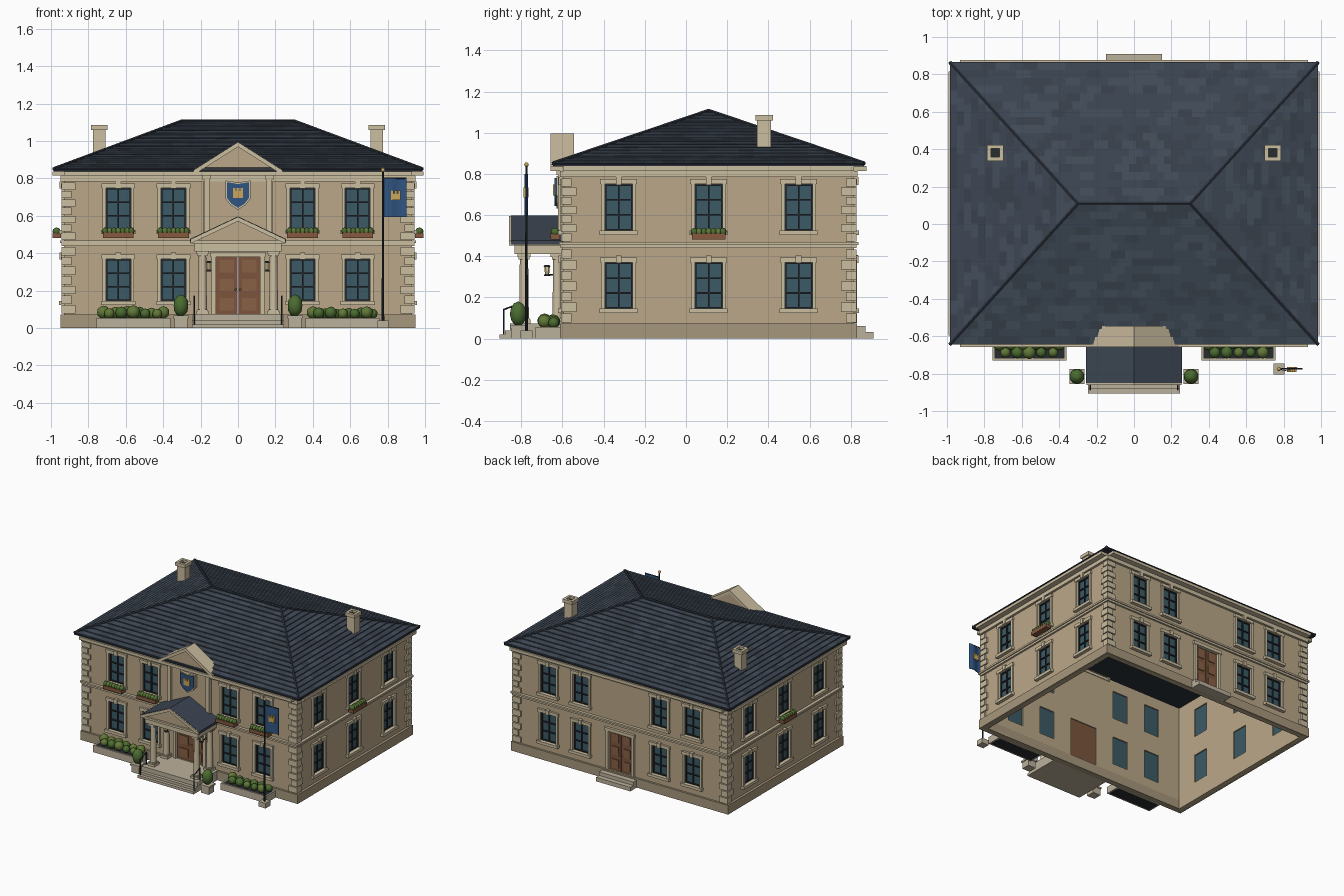
import bpy, bmesh, math, random
from mathutils import Vector, Matrix

if "Cube" in bpy.data.objects:
    bpy.data.objects.remove(bpy.data.objects["Cube"])

random.seed(4)
COL = dict(wall=(.49, .39, .25), trim=(.60, .51, .35), plinth=(.38, .31, .20), stone=(.5, .44, .33),
           roof1=(.045, .06, .085), roof2=(.055, .073, .10), roof3=(.04, .052, .07), cap=(.025, .032, .045),
           glass=(.045, .10, .13), dark=(.02, .025, .03), door=(.20, .09, .045), panel=(.25, .12, .06),
           blue=(.03, .09, .22), gold=(.6, .38, .1), green=(.07, .15, .03), leaf=(.12, .19, .04),
           clay=(.24, .10, .05), lamp=(.8, .65, .35))
MATS = {}
for k, c in COL.items():
    MATS[k] = bpy.data.materials.new(k)
    MATS[k].diffuse_color = (*c, 1)
PARTS = {}
I = Matrix.Identity(4)


def part(name, mat):
    return PARTS.setdefault(name, (bmesh.new(), mat))[0]


def box(name, mat, x0, x1, y0, y1, z0, z1, M=I):
    m = M @ Matrix.Translation(((x0 + x1) / 2, (y0 + y1) / 2, (z0 + z1) / 2)) @ Matrix.Diagonal((x1 - x0, y1 - y0, z1 - z0, 1))
    bmesh.ops.create_cube(part(name, mat), size=1, matrix=m)


def ring(name, mat, x0, x1, y0, y1, z0, z1, t):
    for b in ((x0, x1, y0, y0 + t), (x0, x1, y1 - t, y1), (x0, x0 + t, y0 + t, y1 - t), (x1 - t, x1, y0 + t, y1 - t)):
        box(name, mat, *b, z0, z1)


def prism(name, mat, pts, y0, y1, M=I):
    bm = part(name, mat)
    a, b = [[bm.verts.new(M @ Vector((x, y, z))) for x, z in pts] for y in (y0, y1)]
    bm.faces.new(a)
    bm.faces.new(b[::-1])
    for i in range(len(pts)):
        j = (i + 1) % len(pts)
        bm.faces.new((a[i], b[i], b[j], a[j]))


def chevron(name, mat, hw, z0, z1, th, y0, y1):
    prism(name, mat, [(-hw, z0), (0, z1), (hw, z0), (hw, z0 - th), (0, z1 - th), (-hw, z0 - th)], y0, y1)


def beam(name, mat, p, q, r, r2=None, n=8):
    p, q = Vector(p), Vector(q)
    m = Matrix.Translation((p + q) / 2) @ (q - p).to_track_quat('Z', 'Y').to_matrix().to_4x4()
    bmesh.ops.create_cone(part(name, mat), cap_ends=True, segments=n, radius1=r, radius2=r if r2 is None else r2,
                          depth=(q - p).length, matrix=m)


def ball(name, mat, c, r, M=I):
    bmesh.ops.create_icosphere(part(name, mat), subdivisions=2, radius=1,
                               matrix=M @ Matrix.Translation(c) @ Matrix.Diagonal((*r, 1)))


def castle(name, x, z, s, y0, y1):
    box(name, 'gold', x - s, x + s, y0, y1, z - s, z + s * .4)
    for k in (-1, 0, 1):
        box(name, 'gold', x + (k * .75 - .25) * s, x + (k * .75 + .25) * s, y0, y1, z + s * .4, z + s)


# Wall panel with openings, in a local frame whose outside is -y
def wall(name, hw, holes, M):
    us = sorted({-hw, hw, *[h[0] for h in holes], *[h[1] for h in holes]})
    zs = sorted({.0, .84, *[h[2] for h in holes], *[h[3] for h in holes]})
    bm = part(name, 'wall')
    for a, b in zip(us, us[1:]):
        for c, d in zip(zs, zs[1:]):
            u, z = (a + b) / 2, (c + d) / 2
            if not any(h[0] < u < h[1] and h[2] < z < h[3] for h in holes):
                bm.faces.new([bm.verts.new(M @ Vector(p)) for p in ((a, 0, c), (b, 0, c), (b, 0, d), (a, 0, d))])
    bmesh.ops.remove_doubles(bm, verts=bm.verts, dist=1e-4)
    r = bmesh.ops.extrude_face_region(bm, geom=bm.faces[:])
    inward = M.to_3x3() @ Vector((0, .03, 0))
    bmesh.ops.translate(bm, vec=inward, verts=[g for g in r['geom'] if isinstance(g, bmesh.types.BMVert)])


def window(u, z0, z1, M):
    w = .067
    box('window_glass', 'glass', u - w, u + w, .012, .02, z0, z1, M)
    for s in (-1, 1):
        a, b = sorted((u + s * w, u + s * (w - .008)))
        box('window_bars', 'dark', a, b, .002, .012, z0, z1, M)
        a, b = sorted((u + s * w, u + s * (w + .018)))
        box('window_surrounds', 'trim', a, b, -.014, .005, z0, z1, M)
    box('window_bars', 'dark', u - .004, u + .004, .003, .012, z0, z1, M)
    for k in range(4):
        z = z0 + .004 + (z1 - z0 - .008) * k / 3
        box('window_bars', 'dark', u - w, u + w, .003, .012, z - .004, z + .004, M)
    box('window_surrounds', 'trim', u - .09, u + .09, -.016, .005, z1, z1 + .024, M)
    box('window_surrounds', 'trim', u - .014, u + .014, -.024, 0, z1 - .003, z1 + .034, M)
    box('window_sills', 'trim', u - .092, u + .092, -.026, .01, z0 - .022, z0, M)


def window_box(u, M):
    box('window_boxes', 'clay', u - .082, u + .082, -.062, -.016, .482, .51, M)
    for k in range(7):
        n, m = (('box_plants', 'green'), ('box_plants_light', 'leaf'))[k % 2]
        ball(n, m, (u - .07 + k * .0233, -.04, .518), (.017, .022, .02), M)


def door(hw, z0, z1, M):
    for s in (-1, 1):
        for nm, mt, a, b, y0, y1, c, d in (
                [('doors', 'door', .002, hw, .008, .022, z0, z1), ('door_surrounds', 'trim', hw, hw + .024, -.016, .005, z0, z1)]
                + [('door_panels', 'panel', .022, hw - .02, .002, .01, z0 + .02 + k * (z1 - z0) / 3, z0 + (k + 1) * (z1 - z0) / 3 - .015) for k in range(3)]):
            box(nm, mt, *sorted((s * a, s * b)), y0, y1, c, d, M)
        ball('door_knobs', 'gold', (s * .012, 0, (z0 + z1) / 2 - .02), (.006,) * 3, M)
    box('door_surrounds', 'trim', -hw - .03, hw + .03, -.02, .005, z1, z1 + .026, M)


# Four walls with windows, string course and cornice
X, CY, HD = .93, .11, .705
FRAMES = [('front_wall', X, 0, (0, CY - HD, 0), (-.64, -.345, .345, .64), .118),
          ('right_wall', HD, 90, (X, CY, 0), (-.437, 0, .437), 0),
          ('back_wall', X, 180, (0, CY + HD, 0), (-.63, -.345, .345, .63), .1),
          ('left_wall', HD, -90, (-X, CY, 0), (-.437, 0, .437), 0)]
for name, hw, ang, org, us, dw in FRAMES:
    M = Matrix.Translation(org) @ Matrix.Rotation(math.radians(ang), 4, 'Z')
    holes = [(u - .067, u + .067, z0, z1) for u in us for z0, z1 in ((.145, .37), (.525, .75))]
    if dw:
        holes.append((-dw, dw, .075, .38))
        door(dw, .075, .38, M)
    wall(name, hw if dw else hw - .03, holes, M)
    for u in us:
        window(u, .145, .37, M)
        window(u, .525, .75, M)
        if name == 'front_wall' or (not dw and u == 0):
            window_box(u, M)
    box('string_course', 'trim', -hw - .012, hw + .012, -.014, 0, .44, .455, M)
    box('string_course', 'trim', -hw - .02, hw + .02, -.022, 0, .455, .468, M)
    box('cornice', 'trim', -hw - .015, hw + .015, -.018, 0, .785, .815, M)
    box('cornice', 'trim', -hw, hw, -.062, 0, .815, .838, M)
    # quoins at both ends, alternating long and short
    for f, base in enumerate((.078, .472)):
        step = (.362, .312)[f] / 7
        for k in range(7):
            ln = .075 if (k % 2 == 0) == bool(dw) else .052
            for s in (-1, 1):
                a, b = sorted((s * (hw + .013), s * (hw + .013 - ln)))
                box('quoins', 'trim', a, b, -.013, 0, base + k * step, base + (k + .86) * step, M)
ring('plinth', 'plinth', -.95, .95, CY - HD - .016, CY + HD + .016, 0, .072, .046)

# Hipped roof: solid core, overlapping tiles, ridge and hip caps
E = [Vector(p) for p in ((-.985, -.645, .85), (.985, -.645, .85), (.985, .865, .85), (-.985, .865, .85))]
RL, RR = Vector((-.3, CY, 1.105)), Vector((.3, CY, 1.105))
core, down = part('roof_core', 'cap'), Vector((0, 0, .004))
bot = [core.verts.new(p - Vector((0, 0, .014))) for p in E]
top = [core.verts.new(p - down) for p in E]
rl, rr = core.verts.new(RL - down), core.verts.new(RR - down)
core.faces.new(bot[::-1])
for i in range(4):
    core.faces.new((bot[i], bot[(i + 1) % 4], top[(i + 1) % 4], top[i]))
for f in ((top[0], top[1], rr, rl), (top[1], top[2], rr), (top[2], top[3], rl, rr), (top[3], top[0], rl)):
    core.faces.new(f)
N, TW, LIFT = 18, .075, Vector((0, 0, .007))
for A, B, C, D in ((E[0], E[1], RL, RR), (E[1], E[2], RR, RR), (E[2], E[3], RR, RL), (E[3], E[0], RL, RL)):
    d = (B - A).normalized()
    for i in range(N):
        P = [(A.lerp(C, t), B.lerp(D, t)) for t in (i / N, (i + 1) / N)]
        S = [((p - A).dot(d), (q - A).dot(d)) for p, q in P]
        s = -TW * (.5 if i % 2 else 0)
        while s < S[0][1]:
            pt = lambda r, v: P[r][0] + d * (min(max(v, S[r][0]), S[r][1]) - S[r][0])
            a, b, c, e = pt(0, s), pt(0, s + TW), pt(1, s + TW), pt(1, s)
            if (b - a).length > .002:
                k = random.choice('1123')
                bm = part('roof_tiles_' + k, 'roof' + k)
                va, vb = bm.verts.new(a + LIFT), bm.verts.new(b + LIFT)
                up = [bm.verts.new(c)] + ([bm.verts.new(e)] if (c - e).length > .001 else [])
                bm.faces.new([va, vb] + up)
                bm.faces.new((bm.verts.new(a), bm.verts.new(b), vb, va))
            s += TW
for p, q in ((RL, RR), (E[0], RL), (E[3], RL), (E[1], RR), (E[2], RR)):
    beam('ridge_caps', 'cap', p, q, .011, n=6)

# Chimneys
for s in (-1, 1):
    x, y = s * .742, .38
    box('chimneys', 'trim', x - .034, x + .034, y - .034, y + .034, .88, 1.065)
    ring('chimney_caps', 'trim', x - .043, x + .043, y - .043, y + .043, 1.06, 1.087, .02)
    box('chimney_flues', 'dark', x - .025, x + .025, y - .025, y + .025, 1.05, 1.068)

# Upper centre bay: pilasters, pediment and shield
box('centre_bay', 'wall', -.185, .185, -.607, -.59, .468, .82)
for s in (-1, 1):
    box('pilasters', 'trim', s * .168 - .015, s * .168 + .015, -.622, -.6, .468, .815)
    box('pilasters', 'trim', s * .168 - .021, s * .168 + .021, -.628, -.6, .795, .815)
prism('upper_pediment', 'wall', [(-.225, .835), (.225, .835), (0, .98)], -.638, -.55)
chevron('upper_pediment_rake', 'trim', .237, .845, .995, .026, -.658, -.545)
box('upper_pediment_base', 'trim', -.237, .237, -.656, -.56, .815, .838)
for nm, mt, g, y in (('shield_rim', 'trim', 1.15, -.63), ('shield', 'blue', 1, -.638)):
    prism(nm, mt, [(x * g, .715 + z * g) for x, z in ((-.058, .065), (0, .055), (.058, .065), (.058, -.02), (.035, -.05), (0, -.072), (-.035, -.05), (-.058, -.02))], y, -.605)
castle('shield_castle', 0, .722, .027, -.645, -.63)

# Portico: steps, columns, entablature and gabled roof
for k, y in enumerate((-.905, -.88, -.855)):
    box('front_steps', 'stone', -.245, .245, y, -.6, k * .02, (k + 1) * .02 + (.014 if k == 2 else 0))
for s in (-1, 1):
    for y in (-.787, -.625):
        x = s * .19
        beam('columns', 'trim', (x, y, .09), (x, y, .4), .024, .02, 16)
        for h, z0, z1 in ((.031, .074, .092), (.026, .092, .1), (.026, .385, .395), (.032, .395, .41)):
            box('column_blocks', 'trim', x - h, x + h, y - h, y + h, z0, z1)
    # lanterns and handrails
    lx, ly = s * .155, -.675
    beam('lantern_brackets', 'dark', (lx, -.6, .31), (lx, ly, .31), .004)
    beam('lanterns', 'lamp', (lx, ly, .312), (lx, ly, .35), .01, .014, 6)
    for z in (.307, .352):
        beam('lantern_caps', 'dark', (lx, ly, z - .004), (lx, ly, z + .006), .017, .012, 6)
    hx = s * .235
    for p, q in (((hx, -.885, .02), (hx, -.885, .14)), ((hx, -.81, .07), (hx, -.81, .17)), ((hx, -.888, .14), (hx, -.807, .17))):
        beam('handrails', 'dark', p, q, .004)
box('entablature', 'trim', -.232, .232, -.832, -.597, .41, .455)
box('entablature_cornice', 'trim', -.248, .248, -.85, -.597, .452, .468)
prism('portico_pediment', 'wall', [(-.235, .465), (.235, .465), (0, .575)], -.835, -.6)
chevron('portico_roof', 'roof1', .256, .477, .597, .02, -.85, -.597)
chevron('portico_rake', 'trim', .254, .475, .595, .024, -.86, -.838)

# Back door steps
box('back_steps', 'stone', -.15, .15, .82, .872, 0, .06)
box('back_steps', 'stone', -.15, .15, .82, .91, 0, .032)

# Planting beds and potted shrubs
for s in (-1, 1):
    x0, x1 = sorted((s * .36, s * .757))
    ring('bed_walls', 'stone', x0, x1, -.73, -.605, 0, .055, .014)
    box('bed_soil', 'dark', x0 + .01, x1 - .01, -.72, -.615, 0, .045)
    for k in range(11):
        r = random.uniform(.026, .036)
        n, m = random.choice((('bed_shrubs', 'green'), ('bed_shrubs_light', 'leaf')))
        ball(n, m, (s * (.4 + k * .032), -.665 + .022 * (-1) ** k, .05 + r), (r, r, r))
    x, y = s * .305, -.815
    box('pots', 'stone', x - .034, x + .034, y - .034, y + .034, 0, .055)
    box('pots', 'stone', x - .04, x + .04, y - .04, y + .04, .052, .066)
    ball('topiary', 'green', (x, y, .12), (.041, .041, .06))

# Flagpole and waving flag
box('flagpole_base', 'stone', .745, .805, -.805, -.745, 0, .04)
beam('flagpole', 'dark', (.775, -.775, .04), (.775, -.775, .84), .007, .005)
ball('flagpole_ball', 'gold', (.775, -.775, .845), (.011,) * 3)
beam('flag_arm', 'dark', (.775, -.775, .802), (.9, -.775, .802), .004)
wave = [(.78 + .0122 * i, .775 + .007 * math.sin(i * .65)) for i in range(11)]
prism('flag', 'blue', wave + [(x, y + .003) for x, y in wave[::-1]], .595, .8, Matrix.Rotation(math.pi / 2, 4, 'X'))
castle('flag_castle', .843, .71, .025, -.79, -.765)

# Turn every collected part into an object
ROUND = ('column', 'topiary', 'bed_shrubs', 'box_plants', 'flag', 'door_knobs', 'handrails')
for name, (bm, mat) in PARTS.items():
    if not name.startswith('roof_tiles'):
        bmesh.ops.recalc_face_normals(bm, faces=bm.faces)
    me = bpy.data.meshes.new(name)
    bm.to_mesh(me)
    bm.free()
    me.materials.append(MATS[mat])
    ob = bpy.data.objects.new(name, me)
    bpy.context.collection.objects.link(ob)
    if name.startswith(ROUND):
        bpy.ops.object.select_all(action='DESELECT')
        ob.select_set(True)
        bpy.context.view_layer.objects.active = ob
        bpy.ops.object.shade_smooth_by_angle(angle=math.radians(40))

for m in bpy.data.materials:
    if m.users and not m.is_grease_pencil:
        m.use_nodes = True
        m.node_tree.nodes["Principled BSDF"].inputs["Base Color"].default_value = m.diffuse_color
